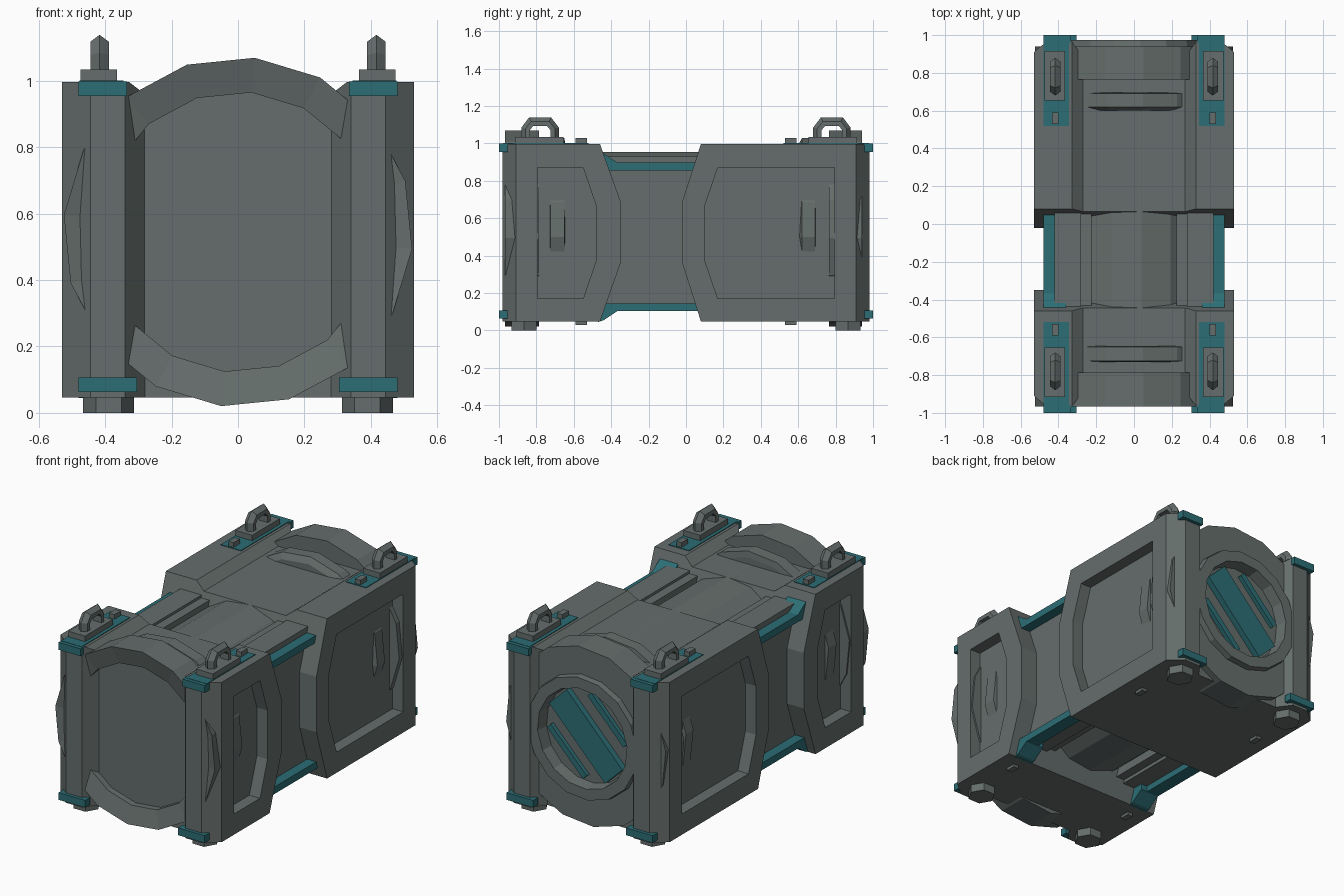
import bpy, bmesh, math
from mathutils import Matrix

if "Cube" in bpy.data.objects:
    bpy.data.objects.remove(bpy.data.objects["Cube"])


def material(name, rgb):
    m = bpy.data.materials.new(name)
    m.diffuse_color = (*rgb, 1)
    m.use_nodes = True
    m.node_tree.nodes["Principled BSDF"].inputs["Base Color"].default_value = m.diffuse_color
    return m


GREY = material("dark grey metal", (0.130, 0.155, 0.150))
TEAL = material("teal trim", (0.025, 0.155, 0.178))
CZ = 0.545  # height of the drum axis


def make(name, verts, faces, mat):
    me = bpy.data.meshes.new(name)
    me.from_pydata(verts, [], faces)
    bm = bmesh.new()
    bm.from_mesh(me)
    bmesh.ops.recalc_face_normals(bm, faces=bm.faces)
    bm.to_mesh(me)
    bm.free()
    me.materials.append(mat)
    ob = bpy.data.objects.new(name, me)
    bpy.context.collection.objects.link(ob)
    return ob


def prism(name, pts, axis, lo, hi, mat=GREY):
    """Extrude a flat outline along x (points y,z), y (points x,z) or z (points x,y)."""
    n = len(pts)
    put = {'x': lambda p, t: (t, p[0], p[1]), 'y': lambda p, t: (p[0], t, p[1]),
           'z': lambda p, t: (p[0], p[1], t)}[axis]
    verts = [put(p, lo) for p in pts] + [put(p, hi) for p in pts]
    faces = [list(range(n)), list(range(n, 2 * n))]
    faces += [[i, (i + 1) % n, n + (i + 1) % n, n + i] for i in range(n)]
    return make(name, verts, faces, mat)


def box(name, x, y, z, mat=GREY):
    x0, x1 = sorted(x)
    y0, y1 = sorted(y)
    return prism(name, [(x0, y0), (x1, y0), (x1, y1), (x0, y1)], 'z', z[0], z[1], mat)


def lathe(name, prof, mat=GREY, sides=16):
    """Spin (radius, y) points around the drum axis; ends are capped."""
    verts, faces = [], []
    for r, y in prof:
        for k in range(sides):
            a = math.radians(17 + 360 / sides * k)
            verts.append((r * math.cos(a), y, CZ + r * math.sin(a)))
    for j in range(len(prof) - 1):
        for k in range(sides):
            k2 = (k + 1) % sides
            faces.append([j * sides + k, j * sides + k2, (j + 1) * sides + k2, (j + 1) * sides + k])
    faces.append(list(range(sides)))
    faces.append([(len(prof) - 1) * sides + k for k in range(sides)])
    return make(name, verts, faces, mat)


def cut(ob, cutter, op):
    m = ob.modifiers.new("cut", 'BOOLEAN')
    m.object, m.operation, m.solver = cutter, op, 'EXACT'
    bpy.context.view_layer.objects.active = ob
    bpy.ops.object.modifier_apply(modifier=m.name)
    bpy.data.objects.remove(cutter)


def end_block(name, s, inner, tip, rec_in, rec_tip):
    """End housing with corner pillars, a pointed inner edge and side recesses."""
    half = [(0.53, s * tip), (0.53, s * 0.91), (0.445, s * 0.98), (0.34, s * 0.98), (0.28, s * 0.90)]
    plan = half + [(-x, y) for x, y in reversed(half)]
    ob = prism(name, plan, 'z', 0.047, 0.997)
    side = [(s * 1.2, 1.2), (s * inner, 1.2), (s * inner, 0.997), (s * tip, 0.69),
            (s * tip, 0.36), (s * inner, 0.047), (s * inner, -0.2), (s * 1.2, -0.2)]
    cut(ob, prism("cutter", side, 'x', -1, 1), 'INTERSECT')
    # Shallow trough along the top, level with the drum
    trough = [(-0.27, 0.952), (0.27, 0.952), (0.335, 1.002), (0.335, 1.2), (-0.335, 1.2), (-0.335, 1.002)]
    cut(ob, prism("cutter", trough, 'y', -1.5, 1.5), 'DIFFERENCE')
    rec = [(s * 0.795, 0.87), (s * rec_in, 0.87), (s * rec_tip, 0.665),
           (s * rec_tip, 0.375), (s * rec_in, 0.17), (s * 0.795, 0.17)]
    for x0, x1 in ((0.46, 0.7), (-0.7, -0.46)):
        cut(ob, prism("cutter", rec, 'x', x0, x1), 'DIFFERENCE')


# Two end housings
end_block("front_housing", -1, 0.46, 0.35, 0.55, 0.48)
end_block("rear_housing", 1, 0.08, -0.02, 0.17, 0.10)

# Drum running through everything
lathe("centre_drum", [(0.41, -0.80), (0.41, 0.80)])
lathe("front_rim", [(0.527, -0.785), (0.527, -0.967), (0.422, -0.94), (0.422, -0.902)])
lathe("rear_rim", [(0.527, 0.765), (0.527, 0.94), (0.365, 0.94), (0.36, 0.975),
                   (0.295, 0.975), (0.285, 0.905)])
lathe("front_inner_rim", [(0.45, -0.645), (0.485, -0.65), (0.485, -0.725), (0.45, -0.73)])
lathe("rear_inner_rim", [(0.45, 0.60), (0.485, 0.62), (0.485, 0.69), (0.45, 0.695)])

# Diagonal slats in the rear opening
for name, off, length, width, y in (("centre_slat", 0, 0.53, 0.16, 0.922),
                                    ("upper_slat", 0.185, 0.34, 0.035, 0.91),
                                    ("lower_slat", -0.185, 0.34, 0.035, 0.91)):
    ob = box(name, (-length / 2, length / 2), (-0.02, 0.02), (off - width / 2, off + width / 2), TEAL)
    ob.data.transform(Matrix.Translation((0, y, CZ)) @ Matrix.Rotation(math.radians(-46), 4, 'Y'))


def handle(sx, sy):
    """Lifting loop: ridged section swept along an arch."""
    path = [(-0.067, 1.02, -1, 0), (-0.067, 1.075, -1, 0.3), (-0.042, 1.106, -0.5, 1),
            (0.042, 1.106, 0.5, 1), (0.067, 1.075, 1, 0.3), (0.067, 1.02, 1, 0)]
    sect = [(0.033, 0), (0.012, 0.028), (-0.012, 0.028), (-0.012, -0.028), (0.012, -0.028)]
    verts = [(sx * 0.417 + w, sy * 0.78 + y + n * ny, z + n * nz)
             for y, z, ny, nz in path for n, w in sect]
    faces = [[j * 5 + k, j * 5 + (k + 1) % 5, j * 5 + 5 + (k + 1) % 5, j * 5 + 5 + k]
             for j in range(5) for k in range(5)] + [[0, 1, 2, 3, 4], [25, 26, 27, 28, 29]]
    make("lifting_loop", verts, faces, GREY)


for sx in (-1, 1):
    # Middle section frame, ribs beside the drum, and rails
    box("middle_side_frame", (sx * 0.28, sx * 0.42), (-0.47, 0.12), (0.14, 0.93))
    box("drum_rib", (sx * 0.225, sx * 0.285), (-0.47, 0.12), (0.16, 0.915))
    for up in (0, 1):
        z = lambda v: v if up else 1.0 - v
        zs = sorted((z(0.855), z(0.897)))
        box("edge_rail", (sx * 0.40, sx * 0.48), (-0.47, 0.09), zs, TEAL)
        prism("rail_wedge", [(-0.47, z(0.955)), (-0.44, z(0.945)), (-0.365, z(0.895)),
                             (-0.365, z(0.86)), (-0.47, z(0.86))],
              'x', *sorted((sx * 0.36, sx * 0.48)), TEAL)
    for sy in (-1, 1):
        # Top trim, handles and lugs
        box("top_trim", (sx * 0.345, sx * 0.478), (sy * 0.52, sy * 0.978), (0.99, 1.001), TEAL)
        box("loop_plate", (sx * 0.365, sx * 0.475), (sy * 0.655, sy * 0.915), (0.99, 1.034))
        handle(sx, sy)
        for z in ((0.99, 1.028), (0.03, 0.06)):
            box("small_lug", (sx * 0.40, sx * 0.435), (sy * 0.53, sy * 0.59), z)
        # Corner brackets
        box("upper_bracket", (sx * 0.335, sx * 0.48), (sy * 0.955, sy), (0.955, 0.999), TEAL)
        box("lower_bracket", (sx * 0.305, sx * 0.48), (sy * 0.955, sy), (0.063, 0.106), TEAL)
        # Hexagonal feet
        prism("foot", [(sx * 0.39 + 0.077 * math.cos(k * math.pi / 3),
                        sy * 0.865 + 0.077 * math.sin(k * math.pi / 3)) for k in range(6)],
              'z', 0, 0.06)
